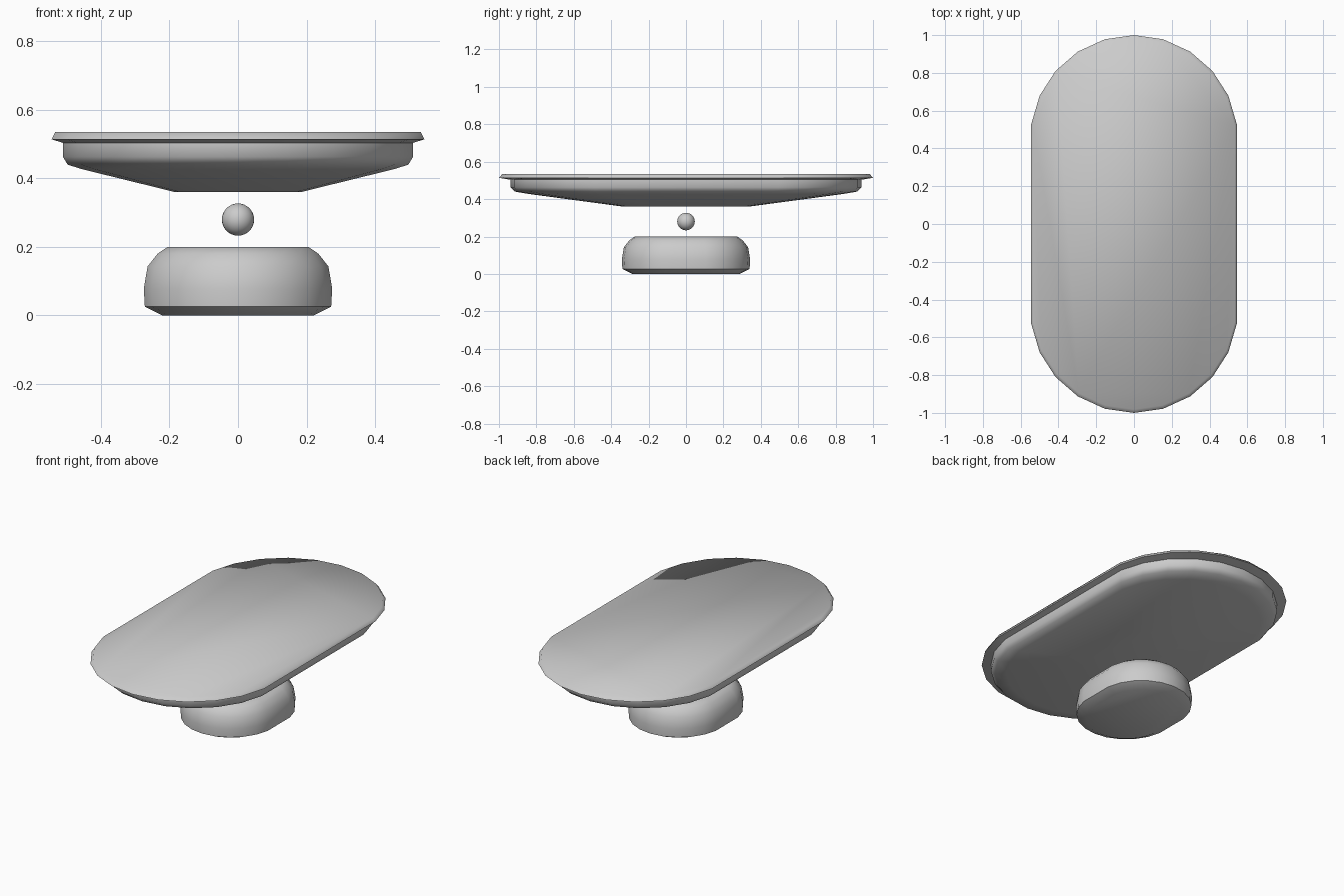
import bpy, bmesh, math

if "Cube" in bpy.data.objects:
    bpy.data.objects.remove(bpy.data.objects["Cube"])

SIDES = 22


def oval(half_x, half_y):
    """Stadium outline: two half circles joined by straight sides."""
    step = 2 * math.pi / SIDES
    n = SIDES // 4
    r = half_x / math.sin(n * step)
    off = half_y - r
    pts = []
    for s in (1, -1):
        for i in range(-n, n + 1):
            a = i * step
            pts.append((s * r * math.sin(a), s * (off + r * math.cos(a))))
    return pts[::-1]


def loft(name, rings, sharp=()):
    """Stack oval rings (half_x, half_y, z), cap both ends; mark rings in sharp."""
    bm = bmesh.new()
    loops = [[bm.verts.new((x, y, z)) for x, y in oval(hx, hy)]
             for hx, hy, z in rings]
    n = len(loops[0])
    for a, b in zip(loops, loops[1:]):
        for i in range(n):
            j = (i + 1) % n
            bm.faces.new((a[i], a[j], b[j], b[i]))
    bm.faces.new(loops[0][::-1])
    bm.faces.new(loops[-1])
    for k in sharp:
        for i in range(n):
            bm.edges.get((loops[k][i], loops[k][(i + 1) % n])).smooth = False
    bmesh.ops.recalc_face_normals(bm, faces=bm.faces)
    for f in bm.faces:
        f.smooth = True
    me = bpy.data.meshes.new(name)
    bm.to_mesh(me)
    bm.free()
    ob = bpy.data.objects.new(name, me)
    bpy.context.collection.objects.link(ob)
    return ob


# Base: rounded foot, rings keep a constant straight section
base_profile = [(0.22, 0.0), (0.272, 0.026), (0.275, 0.078),
                (0.264, 0.143), (0.235, 0.18), (0.206, 0.20)]
loft("base", [(r, r + 0.068, z) for r, z in base_profile], sharp=(1,))

# Floating ball between base and tray
bpy.ops.mesh.primitive_uv_sphere_add(segments=32, ring_count=16, radius=0.047,
                                     location=(0, 0, 0.28))
ball = bpy.context.object
ball.name = "ball"
bpy.ops.object.shade_smooth()

# Tray: shallow hull with an overhanging lip, rings scaled from the outline
tray_profile = [(0.183, 0.36), (0.455, 0.427), (0.497, 0.44), (0.511, 0.463),
                (0.511, 0.504), (0.544, 0.514), (0.534, 0.535)]
loft("tray", [(r, r / 0.544, z) for r, z in tray_profile], sharp=(4, 5))
